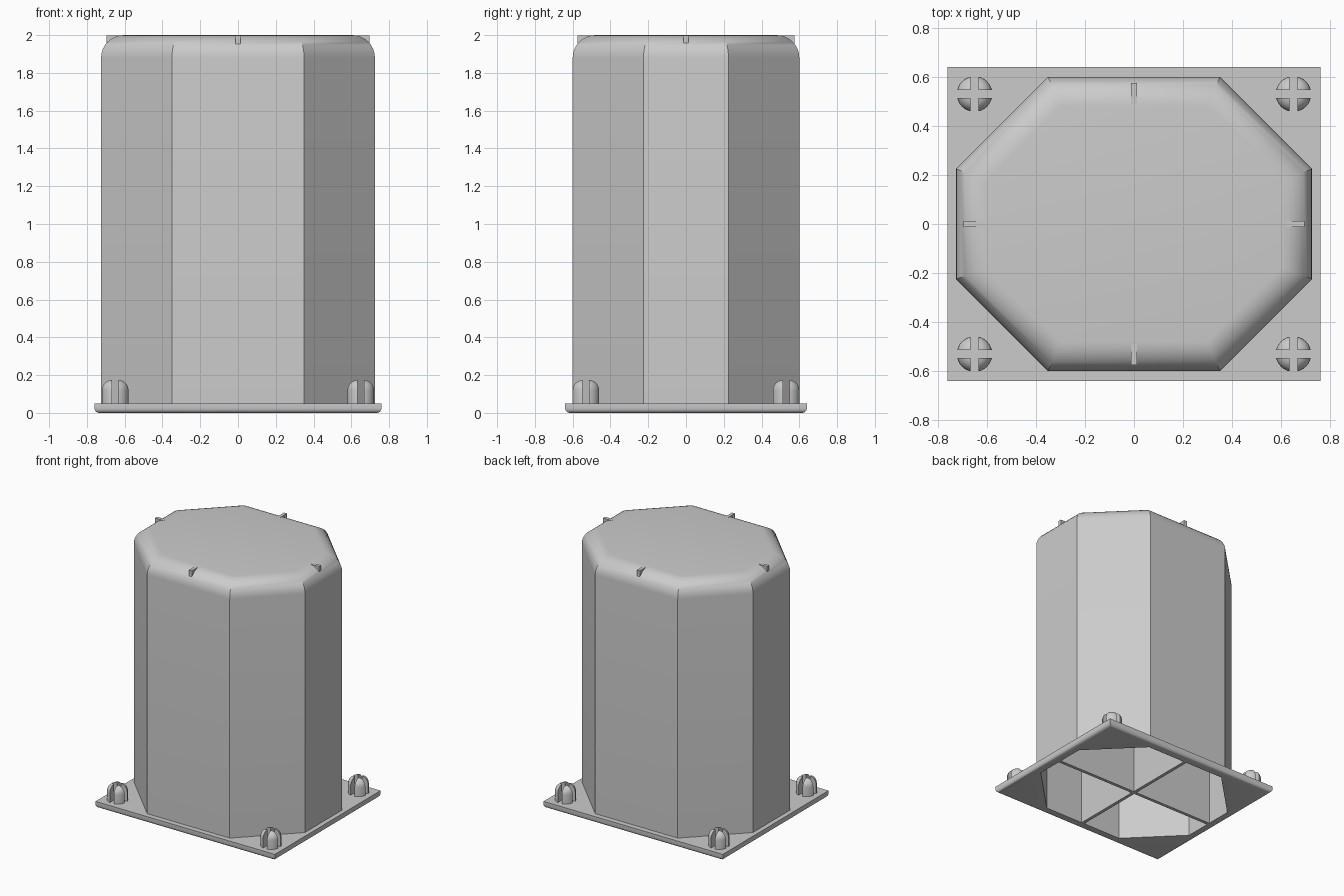
import bpy, bmesh, math
from mathutils import Matrix

if "Cube" in bpy.data.objects:
    bpy.data.objects.remove(bpy.data.objects["Cube"], do_unlink=True)

grey = bpy.data.materials.new("plain grey")
grey.use_nodes = True
GREY = (0.6, 0.6, 0.6, 1)
grey.diffuse_color = GREY
grey.node_tree.nodes["Principled BSDF"].inputs["Base Color"].default_value = GREY

HALF_X, HALF_Y, CORNER = 0.725, 0.6, 0.95   # octagon: |x|, |y|, |x|+|y| limits
PLATE_X, PLATE_Y, PLATE_Z = 0.76, 0.64, 0.05
WALL, ROUND, TOP, STEPS = 0.03, 0.12, 2.0, 8


def finish(bm, name):
    bmesh.ops.recalc_face_normals(bm, faces=bm.faces)
    mesh = bpy.data.meshes.new(name)
    bm.to_mesh(mesh)
    bm.free()
    mesh.materials.append(grey)
    obj = bpy.data.objects.new(name, mesh)
    bpy.context.collection.objects.link(obj)
    bpy.ops.object.select_all(action='DESELECT')
    obj.select_set(True)
    bpy.context.view_layer.objects.active = obj
    bpy.ops.object.shade_smooth_by_angle(angle=math.radians(30))
    return obj


def octagon(bm, inset, z):
    a, b, c = HALF_X - inset, HALF_Y - inset, CORNER - inset * math.sqrt(2)
    p, q = c - a, c - b
    pts = [(a, -p), (a, p), (q, b), (-q, b), (-a, p), (-a, -p), (-q, -b), (q, -b)]
    return [bm.verts.new((x, y, z)) for x, y in pts]


def rectangle(bm, inset, z):
    x, y = PLATE_X - inset, PLATE_Y - inset
    return [bm.verts.new((u, v, z)) for u, v in ((x, -y), (x, y), (-x, y), (-x, -y))]


def bridge(bm, rings):
    for lo, hi in zip(rings, rings[1:]):
        n = len(lo)
        for i in range(n):
            j = (i + 1) % n
            bm.faces.new((lo[i], lo[j], hi[j], hi[i]))


def annulus(bm, rect, octo):
    for i in range(4):
        r0, r1 = rect[i], rect[(i + 1) % 4]
        bm.faces.new((r0, r1, octo[2 * i + 1], octo[2 * i]))
        bm.faces.new((r1, octo[(2 * i + 2) % 8], octo[2 * i + 1]))


def domed_rings(bm, inset, z0, radius, top):
    rings = [octagon(bm, inset, z0)]
    for k in range(STEPS + 1):
        t = math.pi / 2 * k / STEPS
        rings.append(octagon(bm, inset + radius * (1 - math.cos(t)),
                             top - radius * (1 - math.sin(t))))
    bridge(bm, rings)
    bm.faces.new(rings[-1])
    return rings[0]


# Hollow octagonal housing with its flange plate, open underneath
bm = bmesh.new()
outer = domed_rings(bm, 0, PLATE_Z, ROUND, TOP)
inner = domed_rings(bm, WALL, 0, ROUND - WALL, TOP - WALL)
edge = 0.025
rects = []
for k in range(5):
    t = math.pi / 2 * k / 4
    rects.append(rectangle(bm, edge * (1 - math.sin(t)), edge * (1 - math.cos(t))))
rects.append(rectangle(bm, 0, PLATE_Z))
bridge(bm, rects)
annulus(bm, rects[0], inner)
annulus(bm, rects[-1], outer)
finish(bm, "housing")

# Crossed dividers whose square top corners poke through the rounded rim
for name, size in (("long_divider", (2 * (HALF_X - WALL), 0.025)),
                   ("short_divider", (0.025, 2 * (HALF_Y - WALL + 0.005)))):
    bm = bmesh.new()
    height = TOP - 0.001
    bmesh.ops.create_cube(bm, size=1)
    bmesh.ops.scale(bm, vec=(*size, height), verts=bm.verts)
    bmesh.ops.translate(bm, vec=(0, 0, height / 2), verts=bm.verts)
    finish(bm, name)


# Rounded corner pegs, each split in four by a cross slot
def peg(name, x, y):
    radius, top, fillet, gap = 0.0725, 0.175, 0.055, 0.017
    bm = bmesh.new()
    profile = [(0, PLATE_Z), (radius, PLATE_Z)]
    for k in range(7):
        t = math.pi / 2 * k / 6
        profile.append((radius - fillet * (1 - math.cos(t)),
                        top - fillet * (1 - math.sin(t))))
    profile.append((0, top))
    verts = [bm.verts.new((r, 0, z)) for r, z in profile]
    edges = [bm.edges.new(pair) for pair in zip(verts, verts[1:])]
    bmesh.ops.spin(bm, geom=verts + edges, cent=(0, 0, 0), axis=(0, 0, 1),
                   angle=math.tau, steps=32)
    bmesh.ops.remove_doubles(bm, verts=bm.verts, dist=0.0001)
    for normal in ((1, 0, 0), (0, 1, 0)):
        bmesh.ops.bisect_plane(bm, geom=bm.verts[:] + bm.edges[:] + bm.faces[:],
                               plane_co=(gap, gap, 0), plane_no=normal, clear_inner=True)
        bmesh.ops.holes_fill(bm, edges=[e for e in bm.edges if e.is_boundary], sides=0)
    quarter = bm.verts[:] + bm.edges[:] + bm.faces[:]
    for k in range(1, 4):
        copy = bmesh.ops.duplicate(bm, geom=quarter)["geom"]
        bmesh.ops.rotate(bm, cent=(0, 0, 0), matrix=Matrix.Rotation(k * math.pi / 2, 3, 'Z'),
                         verts=[v for v in copy if isinstance(v, bmesh.types.BMVert)])
    bmesh.ops.translate(bm, vec=(x, y, 0), verts=bm.verts)
    finish(bm, name)


for side, sx in (("left", 1), ("right", -1)):
    for end, sy in (("front", -1), ("back", 1)):
        peg(f"{end}_{side}_peg", sx * 0.65, sy * 0.53)
